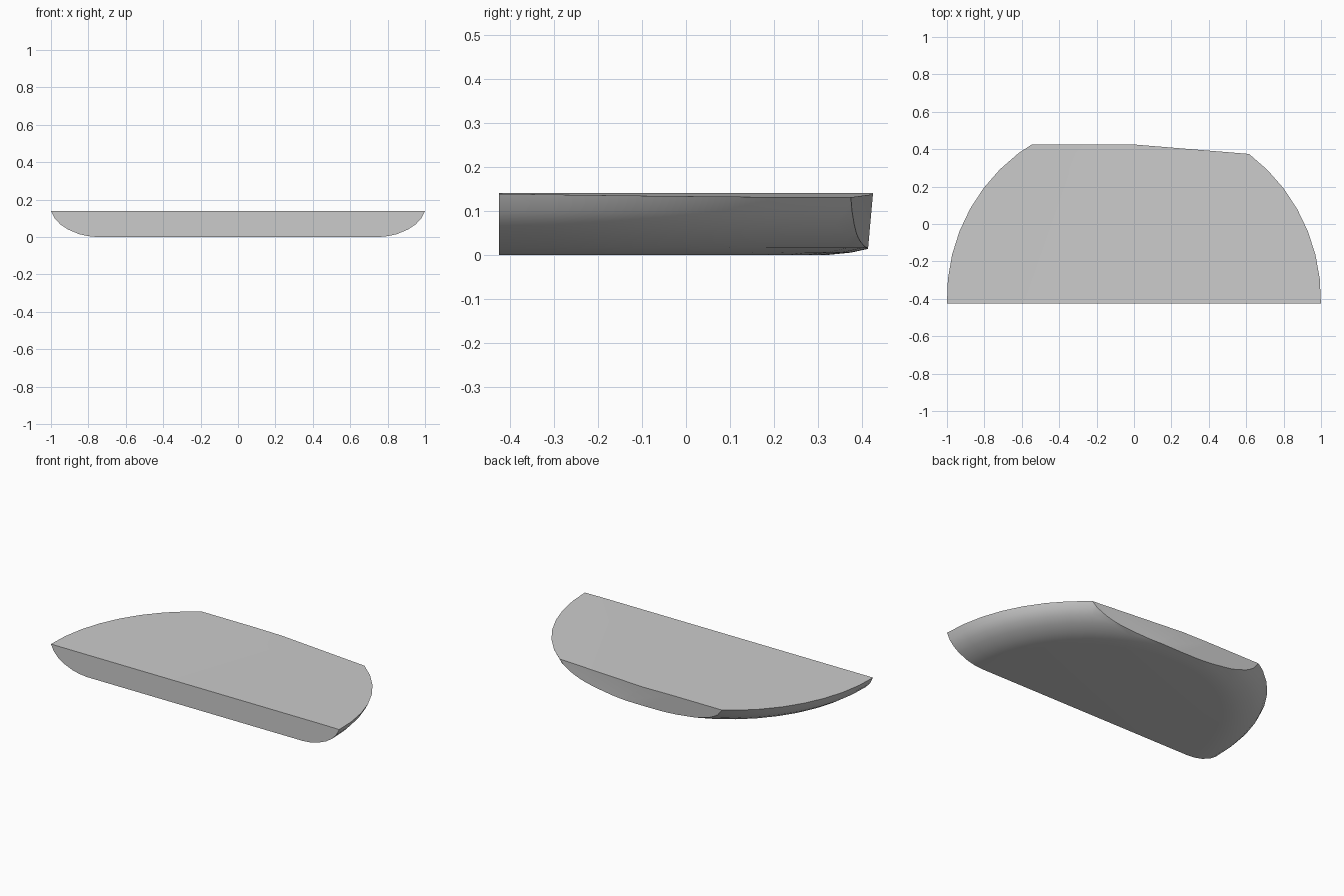
import bpy, bmesh, math
from mathutils import Vector

cube = bpy.data.objects.get("Cube")
if cube:
    bpy.data.objects.remove(cube)

# One plain grey stone colour
grey = bpy.data.materials.new("stone grey")
grey.use_nodes = True
grey.diffuse_color = (0.6, 0.6, 0.6, 1)
grey.node_tree.nodes["Principled BSDF"].inputs["Base Color"].default_value = (0.6, 0.6, 0.6, 1)

FRONT = -0.425
SEGMENTS = 24
# Radius and height from the flat base up the rounded rim
PROFILE = [(0.75, 0), (0.80, 0.005), (0.85, 0.016), (0.91, 0.041),
           (0.95, 0.068), (0.98, 0.10), (1.0, 0.14)]

bm = bmesh.new()


def ring(radius, z):
    """Half circle of vertices, slightly fuller at the diagonals."""
    verts = []
    for i in range(SEGMENTS + 1):
        a = math.pi * i / SEGMENTS
        r = radius * (1 + 0.014 * abs(math.sin(2 * a)))
        verts.append(bm.verts.new((r * math.cos(a), FRONT + r * math.sin(a), z)))
    return verts


def cut(point, normal):
    """Slice away everything beyond the plane and close the cut."""
    geom = bm.verts[:] + bm.edges[:] + bm.faces[:]
    bmesh.ops.bisect_plane(bm, geom=geom, dist=1e-5, plane_co=Vector(point),
                           plane_no=Vector(normal).normalized(), clear_outer=True)
    bmesh.ops.holes_fill(bm, edges=[e for e in bm.edges if e.is_boundary], sides=0)


# Rounded rim, flat base, flat top and straight front
rings = [ring(r, z) for r, z in PROFILE]
for low, high in zip(rings, rings[1:]):
    for i in range(SEGMENTS):
        bm.faces.new((low[i], low[i + 1], high[i + 1], high[i]))
bm.faces.new(rings[0])
bm.faces.new(rings[-1])
bm.faces.new([r[0] for r in rings] + [r[-1] for r in reversed(rings)])
bmesh.ops.recalc_face_normals(bm, faces=bm.faces[:])

# Broken back edge, angled back edge, and the slight slope on the top
cut((0, 0.425, 0.14), (0, 1, -0.09))
cut((0, 0.425, 0.14), (0.05, 0.61, 0))
cut((-0.2, 0.425, 0.14), (0.0123, 0.0158, 1))
bmesh.ops.recalc_face_normals(bm, faces=bm.faces[:])

mesh = bpy.data.meshes.new("half_slab")
bm.to_mesh(mesh)
bm.free()
mesh.materials.append(grey)
slab = bpy.data.objects.new("half_slab", mesh)
bpy.context.collection.objects.link(slab)

bpy.ops.object.select_all(action='DESELECT')
slab.select_set(True)
bpy.context.view_layer.objects.active = slab
bpy.ops.object.shade_smooth_by_angle(angle=math.radians(30))
